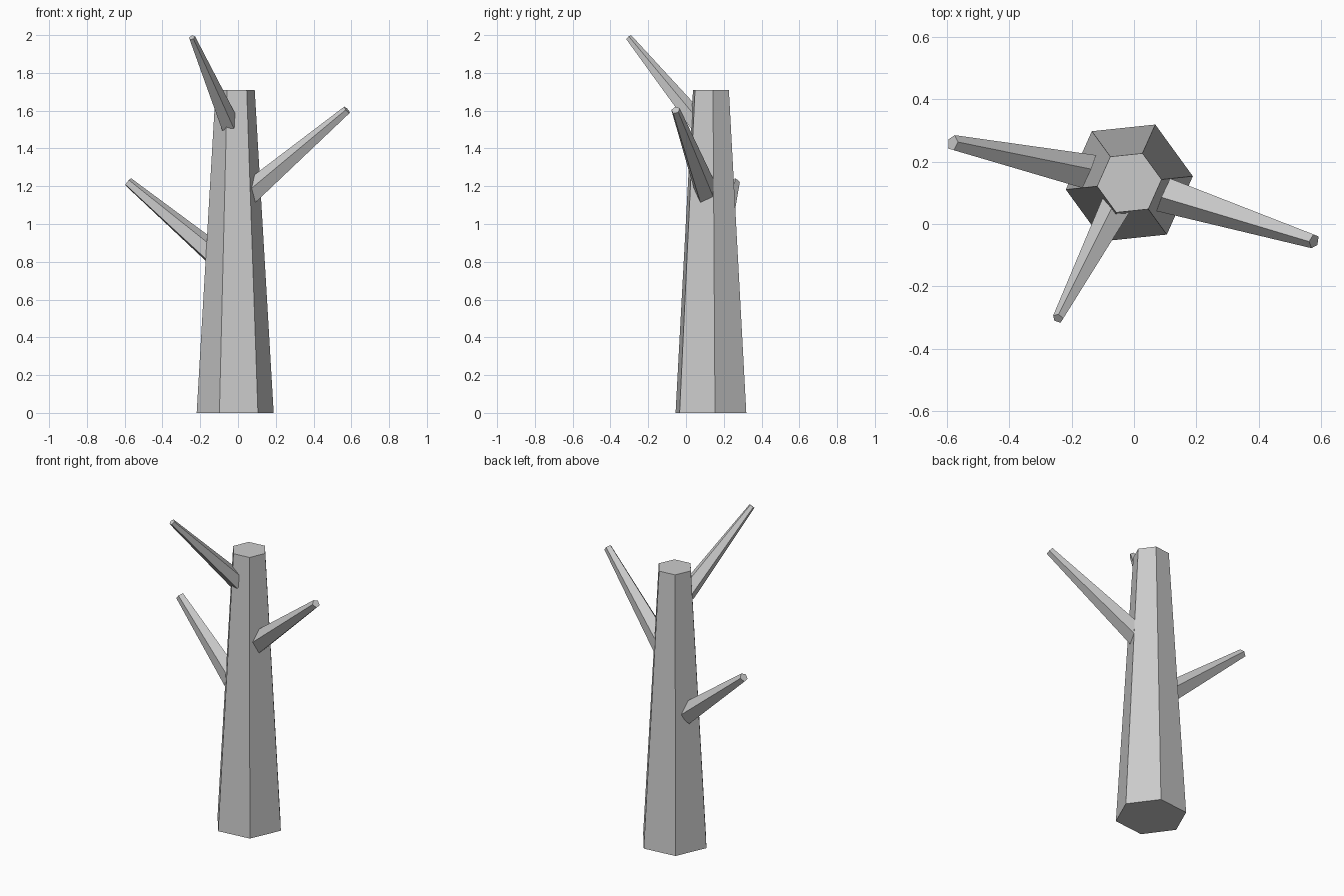
import bpy
import bmesh
import math
from mathutils import Matrix, Vector

if "Cube" in bpy.data.objects:
    bpy.data.objects.remove(bpy.data.objects["Cube"])


def tapered_limb(name, start, end, r1, r2, sides, twist):
    """Flat-faced tapered prism from start to end, first corner up, then twisted."""
    start, end = Vector(start), Vector(end)
    axis = (end - start).normalized()
    if abs(axis.z) > 0.999:
        side, up = Vector((1, 0, 0)), Vector((0, 1, 0))
    else:
        side = Vector((0, 0, 1)).cross(axis).normalized()
        up = axis.cross(side)
    bm = bmesh.new()
    rings = []
    for centre, radius in ((start, r1), (end, r2)):
        ring = []
        for i in range(sides):
            a = math.radians(twist) + math.tau * i / sides + math.pi / 2
            ring.append(bm.verts.new(centre + radius * (math.cos(a) * side + math.sin(a) * up)))
        rings.append(ring)
    low, high = rings
    for i in range(sides):
        j = (i + 1) % sides
        bm.faces.new((low[i], low[j], high[j], high[i]))
    bm.faces.new(low[::-1])
    bm.faces.new(high)
    bmesh.ops.recalc_face_normals(bm, faces=bm.faces)
    mesh = bpy.data.meshes.new(name)
    bm.to_mesh(mesh)
    bm.free()
    obj = bpy.data.objects.new(name, mesh)
    bpy.context.collection.objects.link(obj)
    return obj


# Six-sided trunk
tapered_limb("trunk", (-0.015, 0.132, 0), (-0.015, 0.132, 1.71), 0.205, 0.104, 6, 36)

# Five-sided branches, growing outward from the trunk
branches = [
    ("branch_right", (0.063, 0.110, 1.161), (0.578, -0.055, 1.603), 0.065, 0.024),
    ("branch_left", (-0.122, 0.157, 0.835), (-0.582, 0.260, 1.222), 0.064, 0.026),
    ("branch_front", (-0.048, 0.068, 1.530), (-0.244, -0.303, 1.987), 0.055, 0.018),
]
for name, start, end, r1, r2 in branches:
    tapered_limb(name, start, end, r1, r2, 5, 15)
